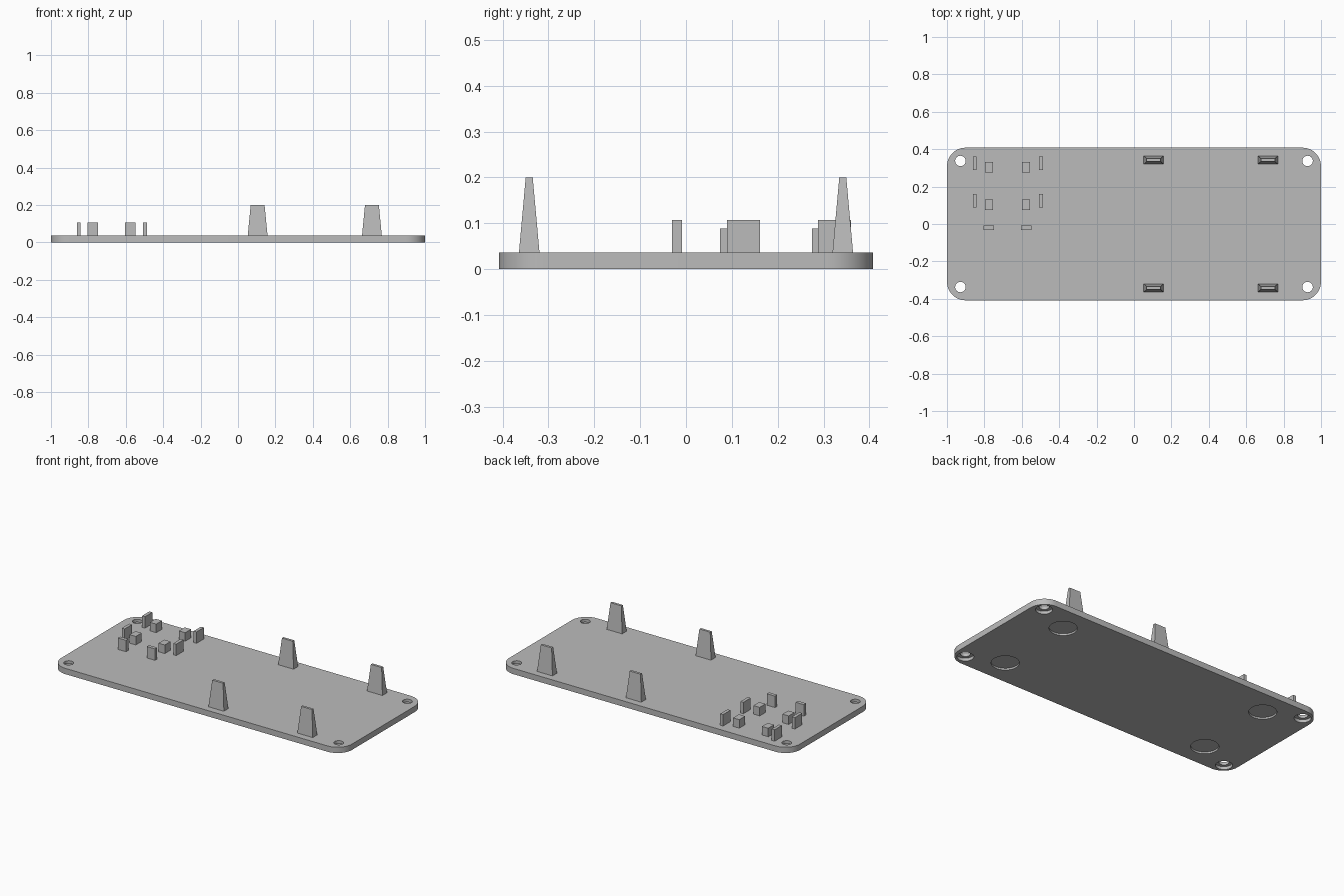
import bpy, bmesh
from math import cos, sin, pi, radians
from mathutils import Matrix

cube = bpy.data.objects.get("Cube")
if cube:
    bpy.data.objects.remove(cube, do_unlink=True)

grey = bpy.data.materials.new("plain grey")
grey.use_nodes = True
grey.diffuse_color = (0.5, 0.5, 0.5, 1)
grey.node_tree.nodes["Principled BSDF"].inputs["Base Color"].default_value = (0.5, 0.5, 0.5, 1)

PLATE_TOP = 0.036


def make_object(name, bm):
    bmesh.ops.recalc_face_normals(bm, faces=bm.faces)
    mesh = bpy.data.meshes.new(name)
    bm.to_mesh(mesh)
    bm.free()
    mesh.materials.append(grey)
    obj = bpy.data.objects.new(name, mesh)
    bpy.context.collection.objects.link(obj)
    return obj


def prism(name, outline, z0, z1):
    """Extrude a closed outline from z0 to z1."""
    bm = bmesh.new()
    face = bm.faces.new([bm.verts.new((x, y, z0)) for x, y in outline])
    new = bmesh.ops.extrude_face_region(bm, geom=[face])["geom"]
    top = [v for v in new if isinstance(v, bmesh.types.BMVert)]
    bmesh.ops.translate(bm, verts=top, vec=(0, 0, z1 - z0))
    return make_object(name, bm)


def circle(cx, cy, r, n=48):
    return [(cx + r * cos(2 * pi * i / n), cy + r * sin(2 * pi * i / n)) for i in range(n)]


def block(name, x, y, half_x, half_y, top, taper_x=1, taper_y=1):
    """Box standing on the plate, optionally narrowing to its top."""
    bm = bmesh.new()
    base = PLATE_TOP - 0.001
    size = Matrix.Diagonal((2 * half_x, 2 * half_y, top - base, 1))
    bmesh.ops.create_cube(bm, size=1, matrix=Matrix.Translation((x, y, (top + base) / 2)) @ size)
    for v in bm.verts:
        if v.co.z > base + 0.01:
            v.co.x = x + (v.co.x - x) * taper_x
            v.co.y = y + (v.co.y - y) * taper_y
    return make_object(name, bm)


# Base plate with rounded corners
corner, steps = 0.1, 12
outline = []
for quarter, (sx, sy) in enumerate([(1, 1), (-1, 1), (-1, -1), (1, -1)]):
    for i in range(steps + 1):
        a = pi / 2 * (quarter + i / steps)
        outline.append((sx * (1 - corner) + corner * cos(a),
                        sy * (0.408 - corner) + corner * sin(a)))
plate = prism("base_plate", outline, 0, PLATE_TOP)

# Screw holes with counterbores, and round recesses underneath
cutters = []
for sx in (-1, 1):
    for sy in (-1, 1):
        hole = (sx * 0.928, sy * 0.337)
        cutters.append(prism("hole_cutter", circle(*hole, 0.028), -0.1, 0.1))
        cutters.append(prism("counterbore_cutter", circle(*hole, 0.047), -0.1, 0.018))
        cutters.append(prism("recess_cutter", circle(sx * 0.716, sy * 0.248, 0.078), -0.1, 0.011))
for cutter in cutters:
    mod = plate.modifiers.new("cut", 'BOOLEAN')
    mod.operation = 'DIFFERENCE'
    mod.solver = 'EXACT'
    mod.object = cutter
bpy.context.view_layer.update()
cut_mesh = bpy.data.meshes.new_from_object(plate.evaluated_get(bpy.context.evaluated_depsgraph_get()))
plate.modifiers.clear()
plate.data = cut_mesh
for cutter in cutters:
    bpy.data.objects.remove(cutter, do_unlink=True)

bpy.ops.object.select_all(action='DESELECT')
plate.select_set(True)
bpy.context.view_layer.objects.active = plate
bpy.ops.object.shade_smooth_by_angle(angle=radians(30))

# Tall tapered posts along both long edges
for x in (0.105, 0.716):
    for side, y in (("front", -0.342), ("back", 0.342)):
        block(f"{side}_post", x, y, 0.053, 0.0225, 0.2, 0.7, 0.34)

# Small holder: low support blocks, side blades and end stops
for x in (-0.776, -0.577):
    block("end_stop", x, -0.02, 0.028, 0.011, 0.107)
    for y in (0.103, 0.303):
        block("support_block", x, y, 0.0215, 0.0285, 0.089)
for x in (-0.851, -0.497):
    for y in (0.125, 0.324):
        block("side_blade", x, y, 0.01, 0.036, 0.107)
